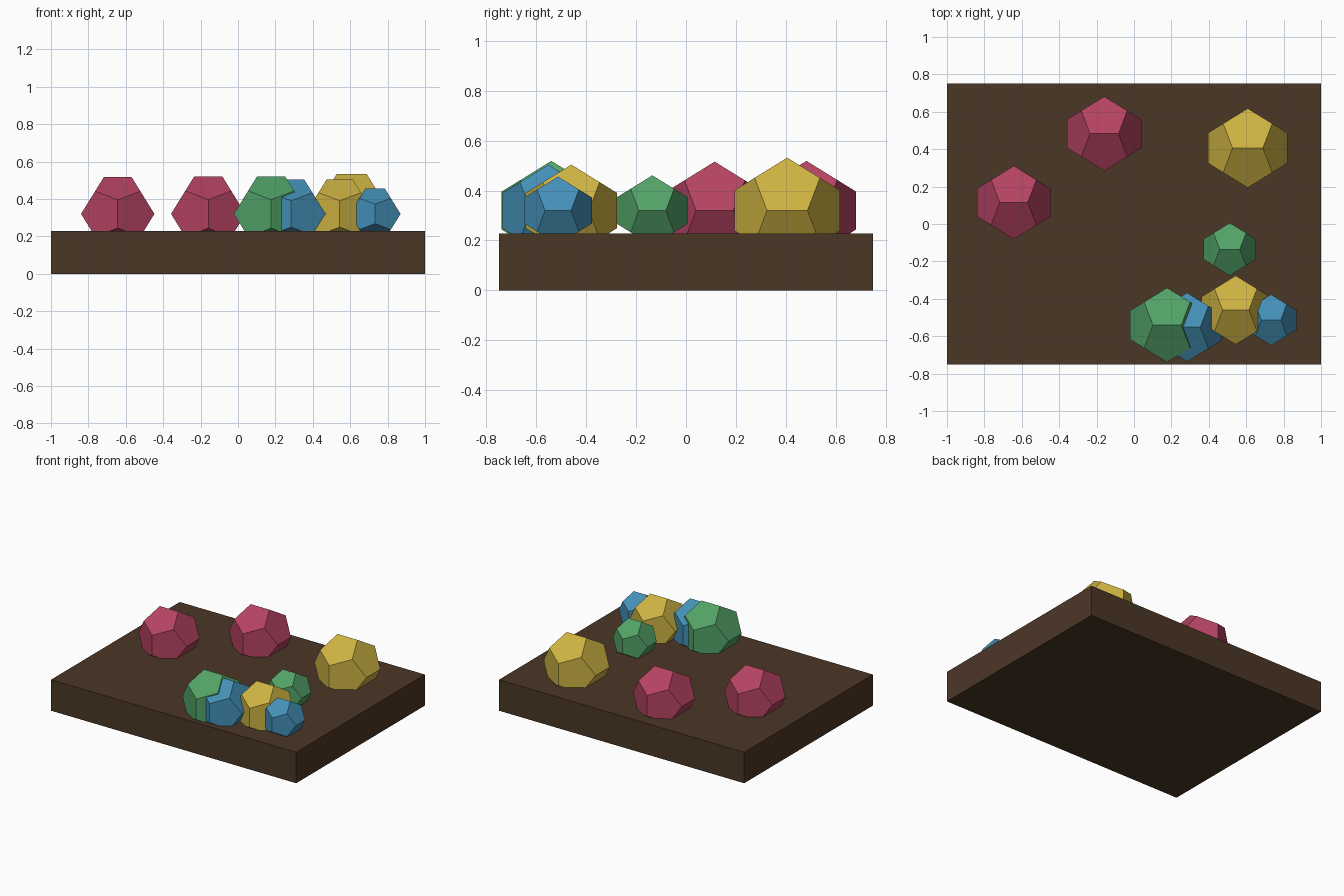
import bpy
import bmesh
import math

cube = bpy.data.objects.get("Cube")
if cube:
    bpy.data.objects.remove(cube, do_unlink=True)


def make_material(name, rgb):
    """Flat material from 8-bit sRGB, stored as linear values."""
    linear = [((c / 255 + 0.055) / 1.055) ** 2.4 for c in rgb] + [1.0]
    mat = bpy.data.materials.new(name)
    mat.use_nodes = True
    mat.diffuse_color = linear
    bsdf = mat.node_tree.nodes["Principled BSDF"]
    bsdf.inputs["Base Color"].default_value = linear
    bsdf.inputs["Roughness"].default_value = 0.8
    return mat


def add_object(name, bm, mat, location):
    mesh = bpy.data.meshes.new(name)
    bm.to_mesh(mesh)
    bm.free()
    mesh.materials.append(mat)
    obj = bpy.data.objects.new(name, mesh)
    obj.location = location
    bpy.context.collection.objects.link(obj)
    return obj


def dodecahedron(radius):
    """Regular dodecahedron, top edge along x, reaching radius on each axis."""
    phi = (1 + math.sqrt(5)) / 2
    s = radius / phi
    signs = (-s, s)
    bm = bmesh.new()
    for a in signs:
        for b in signs:
            for c in signs:
                bm.verts.new((a, b, c))
            bm.verts.new((0, a * phi, b / phi))
            bm.verts.new((b / phi, 0, a * phi))
            bm.verts.new((a * phi, b / phi, 0))
    bmesh.ops.convex_hull(bm, input=bm.verts[:])
    # merge the hull triangles into pentagons
    bmesh.ops.dissolve_limit(bm, angle_limit=math.radians(5),
                             verts=bm.verts[:], edges=bm.edges[:])
    bmesh.ops.recalc_face_normals(bm, faces=bm.faces[:])
    return bm


brown = make_material("dark_brown", (75, 55, 38))
pink = make_material("raspberry", (181, 67, 98))
yellow = make_material("mustard", (205, 178, 66))
green = make_material("leaf_green", (82, 162, 103))
blue = make_material("sky_blue", (68, 144, 183))

# Base slab
WIDTH, DEPTH, HEIGHT = 2.0, 1.5, 0.228
bm = bmesh.new()
bmesh.ops.create_cube(bm, size=1)
bmesh.ops.scale(bm, vec=(WIDTH, DEPTH, HEIGHT), verts=bm.verts[:])
add_object("base_slab", bm, brown, (0, 0, HEIGHT / 2))

# Half-sunk stones: name, colour, x, y, radius
STONE_Z = 0.32
stones = [
    ("pink_stone_left", pink, -0.643, 0.115, 0.196),
    ("pink_stone_back", pink, -0.159, 0.483, 0.199),
    ("yellow_stone_back", yellow, 0.608, 0.406, 0.212),
    ("yellow_stone_front", yellow, 0.544, -0.46, 0.184),
    ("green_stone_small", green, 0.512, -0.135, 0.141),
    ("green_stone_large", green, 0.177, -0.54, 0.199),
    ("blue_stone_large", blue, 0.284, -0.552, 0.184),
    ("blue_stone_small", blue, 0.733, -0.513, 0.136),
]
for name, mat, x, y, radius in stones:
    add_object(name, dodecahedron(radius), mat, (x, y, STONE_Z))
